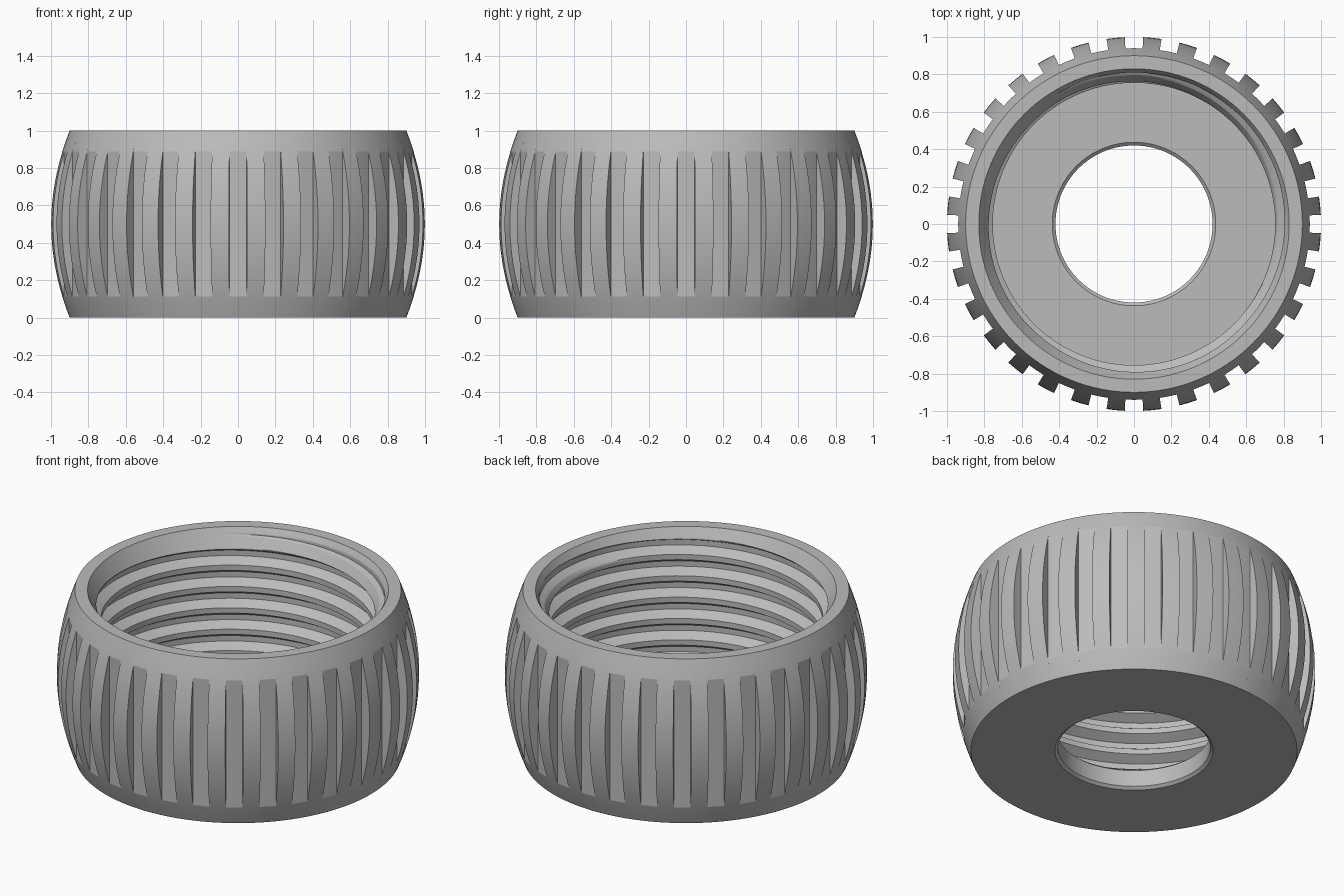
import bpy
import bmesh
from math import pi, sin, cos

cube = bpy.data.objects.get("Cube")
if cube:
    bpy.data.objects.remove(cube, do_unlink=True)

SEGMENTS = 128            # four steps for each of the 32 ribs
STEP = 2 * pi / SEGMENTS
FLOOR = 0.13              # top of the base plate
PITCH = 0.13
CREST, ROOT = 0.755, 0.81

grey = bpy.data.materials.new("plain_grey")
grey.use_nodes = True
grey.diffuse_color = (0.5, 0.5, 0.5, 1)
grey.node_tree.nodes["Principled BSDF"].inputs["Base Color"].default_value = (0.5, 0.5, 0.5, 1)


def skin(name, columns):
    """Join neighbouring (angle, profile) columns into a surface of quads."""
    bm = bmesh.new()
    grid = [[bm.verts.new((r * cos(a), r * sin(a), z)) for r, z in profile]
            for a, profile in columns]
    for left, right in zip(grid, grid[1:]):
        for i in range(len(left) - 1):
            bm.faces.new((left[i], right[i], right[i + 1], left[i + 1]))
    bmesh.ops.remove_doubles(bm, verts=bm.verts, dist=0.00005)
    bmesh.ops.dissolve_degenerate(bm, edges=bm.edges, dist=0.00005)
    mesh = bpy.data.meshes.new(name)
    bm.to_mesh(mesh)
    bm.free()
    mesh.materials.append(grey)
    obj = bpy.data.objects.new(name, mesh)
    bpy.context.collection.objects.link(obj)
    bpy.ops.object.select_all(action="DESELECT")
    obj.select_set(True)
    bpy.context.view_layer.objects.active = obj
    bpy.ops.object.shade_smooth_by_angle(angle=0.2)
    return obj


def lathe(name, profile):
    return skin(name, [(j * STEP, profile) for j in range(SEGMENTS + 1)])


# Barrel-shaped grip: ribs follow the bulge, grooves are cut to a cylinder
GROOVE = 0.94
END = 0.113
heights = [0, END / 2] + [END + (1 - 2 * END) * i / 20 for i in range(21)] + [1 - END / 2, 1]


def barrel(z):
    return 1 - 0.1 * (2 * z - 1) ** 2


rib = [(barrel(z), z) for z in heights]
groove = [(GROOVE if END - 0.001 < z < 1 - END + 0.001 else r, z) for r, z in rib]
columns = []
for k in range(32):
    start = (4 * k + 1) * STEP
    columns += [(start + i * STEP, rib) for i in range(3)]
    columns += [(start + i * STEP, groove) for i in range(2, 5)]
columns.append((STEP, rib))
skin("ribbed_grip", columns)

# Top rim
lathe("top_rim", [(0.9, 1), (0.83, 1)])

# Internal screw thread with a conical lead-in at the mouth
# One pitch of the thread: root flat, flank, crest flat, flank
CORNERS = [(0, ROOT), (0.25, ROOT), (0.5, CREST), (0.75, CREST), (1, ROOT)]
SPLIT = 4
PHASE = 0.965 - 0.25 * PITCH - PITCH / 8


def thread_radius(turn):
    turn %= 1
    for (t0, r0), (t1, r1) in zip(CORNERS, CORNERS[1:]):
        if turn <= t1:
            return r0 + (r1 - r0) * (turn - t0) / (t1 - t0)


def thread_profile(angle):
    base = PHASE + PITCH * angle / (2 * pi)
    points = []
    for i in range(3 * 4 * SPLIT, -9 * 4 * SPLIT, -1):
        z = min(1, max(FLOOR, base + PITCH * i / (4 * SPLIT)))
        cone = 0.83 - 0.577 * (1 - z)
        points.append((max(cone, thread_radius((z - base) / PITCH + 1e-7)), z))
    return points


skin("inner_thread", [(j * STEP, thread_profile(j * STEP)) for j in range(SEGMENTS + 1)])

# Base plate with a chamfered through hole
lathe("base_plate", [(0.82, FLOOR), (0.437, FLOOR), (0.42, FLOOR - 0.015),
                     (0.42, 0.015), (0.437, 0), (0.9, 0)])
